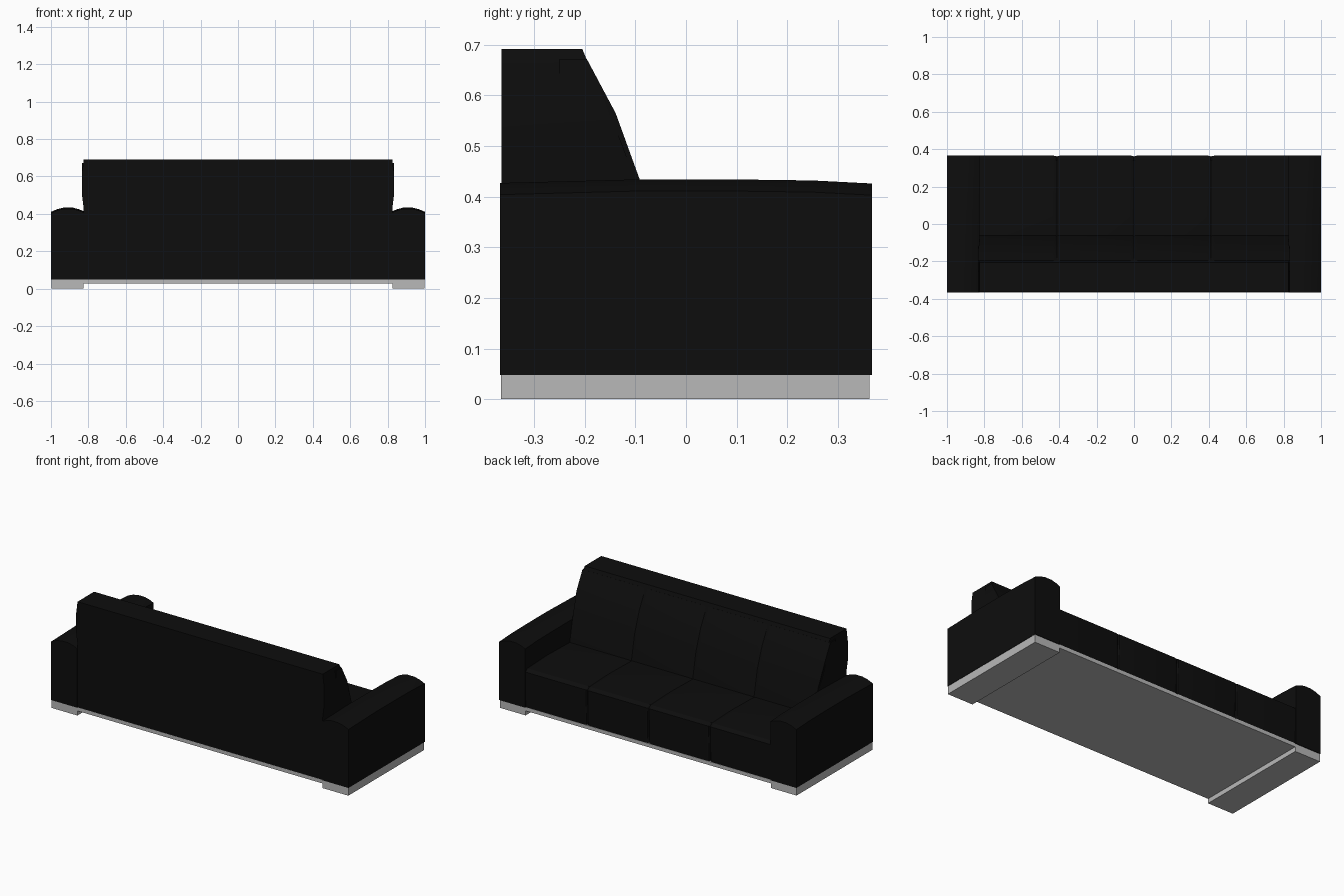
import bpy
import math
import bmesh

cube = bpy.data.objects.get("Cube")
if cube:
    bpy.data.objects.remove(cube)


def material(name, rgb):
    mat = bpy.data.materials.new(name)
    mat.use_nodes = True
    mat.diffuse_color = (*rgb, 1)
    mat.node_tree.nodes["Principled BSDF"].inputs["Base Color"].default_value = (*rgb, 1)
    return mat


BLACK = material("black upholstery", (0.004, 0.004, 0.004))
GREY = material("light grey base", (0.48, 0.48, 0.48))


def loft(name, rings, mat, smooth=True):
    """Join equal rings; caps pair points from both ends of the ring."""
    bm = bmesh.new()
    loops = [[bm.verts.new(p) for p in ring] for ring in rings]
    n = len(loops[0])
    for a, b in zip(loops, loops[1:]):
        for i in range(n):
            j = (i + 1) % n
            bm.faces.new((a[i], a[j], b[j], b[i]))
    for cap in (loops[0], loops[-1]):
        for i in range(n // 2 - 1):
            bm.faces.new((cap[i], cap[i + 1], cap[n - 2 - i], cap[n - 1 - i]))
    bmesh.ops.recalc_face_normals(bm, faces=bm.faces)
    mesh = bpy.data.meshes.new(name)
    bm.to_mesh(mesh)
    bm.free()
    mesh.materials.append(mat)
    obj = bpy.data.objects.new(name, mesh)
    bpy.context.collection.objects.link(obj)
    if smooth:
        bpy.ops.object.select_all(action="DESELECT")
        obj.select_set(True)
        bpy.context.view_layer.objects.active = obj
        bpy.ops.object.shade_smooth_by_angle(angle=math.radians(25))
    return obj


def box(name, x0, x1, y0, y1, z0, z1, mat):
    section = [(y0, z0), (y0, z1), (y1, z1), (y1, z0)]
    return loft(name, [[(x, y, z) for y, z in section] for x in (x0, x1)], mat, False)


def ring(x, profile, shrink=0.0):
    """Place a y-z profile at x, drawn in towards its middle at a seam."""
    cy = sum(p[0] for p in profile) / len(profile)
    cz = sum(p[1] for p in profile) / len(profile)
    return [(x + bulge(x, z), y + (cy - y) * shrink, z + (cz - z) * shrink)
            for y, z in profile]


def bulge(x, z):
    """Slight swelling of the outer ends of the backrest."""
    if abs(x) < INNER - 0.01 or not 0.45 < z < 0.68:
        return 0
    return math.copysign(0.009, x)


INNER = 0.825
WIDTH = INNER / 2

# Base and end runners
box("base", -0.998, 0.998, -0.365, 0.363, 0.028, 0.05, GREY)
for side, sign in (("left", 1), ("right", -1)):
    box(side + "_runner", sign * INNER, sign * 0.998, -0.365, 0.363, 0.0, 0.028, GREY)

# Backrest frame with its plain rear and top
frame = [(-0.364, 0.048), (-0.364, 0.43), (-0.364, 0.50), (-0.364, 0.62), (-0.364, 0.692),
         (-0.205, 0.692), (-0.175, 0.62), (-0.125, 0.50), (-0.1, 0.43), (-0.07, 0.048)]
loft("back_frame", [ring(x, frame) for x in (-INNER, INNER)], BLACK)

# Four seat cushions and four back cushions, drawn in at the seams
seat = [(-0.2, 0.048), (-0.06, 0.048), (0.15, 0.048), (0.32, 0.048), (0.361, 0.048),
        (0.366, 0.265), (0.345, 0.28), (0.15, 0.287), (-0.06, 0.282), (-0.2, 0.28)]
back = [(-0.25, 0.2), (-0.25, 0.43), (-0.25, 0.565), (-0.25, 0.672),
        (-0.196, 0.672), (-0.139, 0.565), (-0.09, 0.43), (-0.045, 0.2)]
for i in range(4):
    x0 = -INNER + i * WIDTH
    x1 = x0 + WIDTH
    for part, profile, depth in (("seat", seat, 0.035), ("back", back, 0.05)):
        rings = []
        for x, pull, outer in ((x0, 1, i == 0), (x0 + 0.006, 0.3, i == 0),
                               (x0 + 0.02, 0, False), (x1 - 0.02, 0, False),
                               (x1 - 0.006, 0.3, i == 3), (x1, 1, i == 3)):
            rings.append(ring(x, profile, 0 if outer else depth * pull))
        loft(f"{part}_cushion_{i + 1}", rings, BLACK)

# Arms with a gently crowned top
arm = [(INNER, 0.048), (INNER, 0.414), (0.85, 0.425), (0.885, 0.434),
       (0.93, 0.434), (0.965, 0.426), (1.0, 0.411), (1.0, 0.048)]
for side, sign in (("left", 1), ("right", -1)):
    rings = []
    for y, drop in ((-0.367, 0.007), (-0.1, 0), (0.1, 0), (0.25, 0.002), (0.367, 0.008)):
        rings.append([(sign * x, y, z - (drop if z > 0.1 else 0)) for x, z in arm])
    loft(side + "_arm", rings, BLACK)
